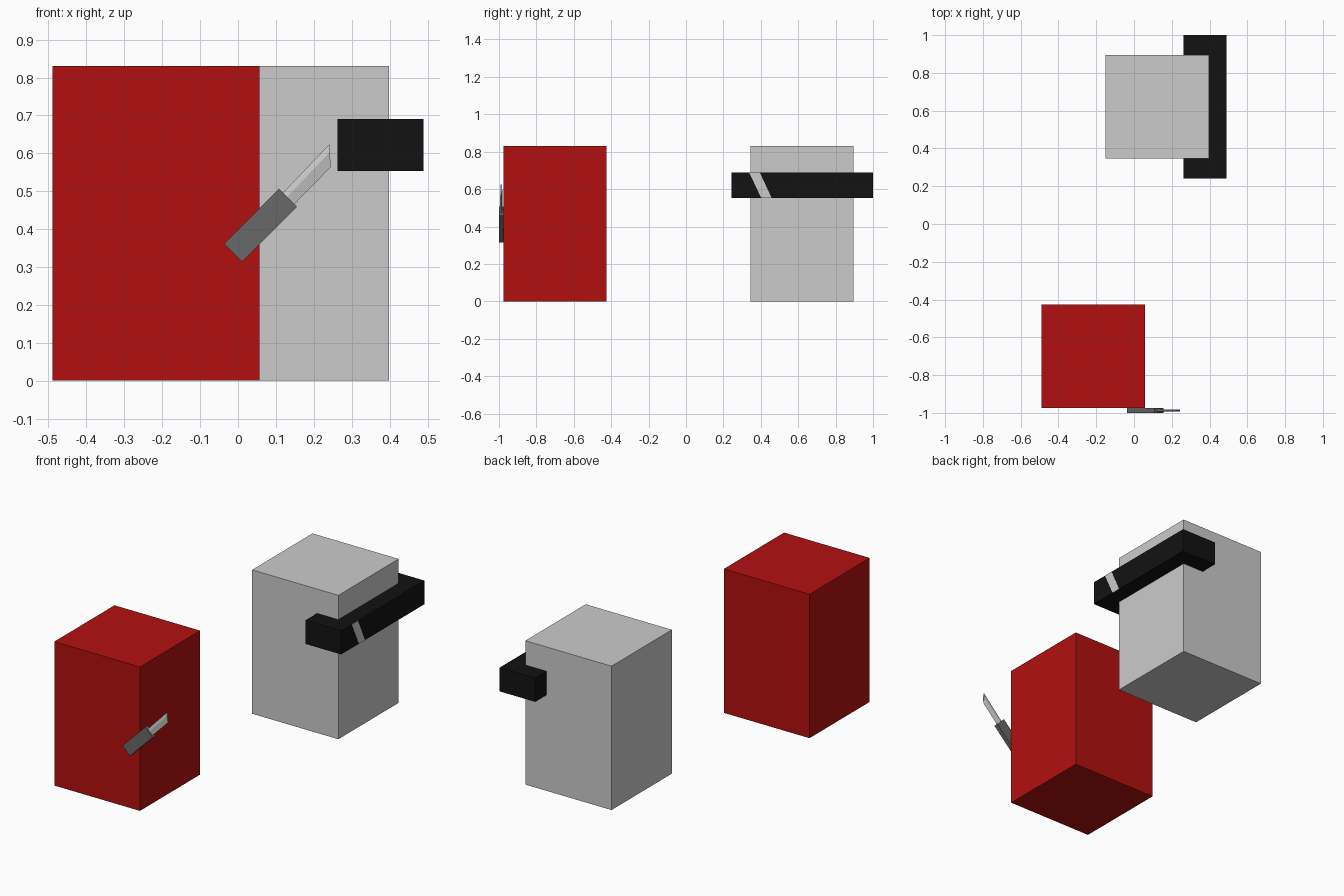
import bpy, bmesh
from mathutils import Vector

if "Cube" in bpy.data.objects:
    bpy.data.objects.remove(bpy.data.objects["Cube"])


def material(name, rgb):
    m = bpy.data.materials.new(name)
    m.diffuse_color = (*rgb, 1)
    m.use_nodes = True
    m.node_tree.nodes["Principled BSDF"].inputs["Base Color"].default_value = m.diffuse_color
    return m


def finish(name, bm, mat=None):
    bmesh.ops.recalc_face_normals(bm, faces=bm.faces)
    me = bpy.data.meshes.new(name)
    bm.to_mesh(me)
    bm.free()
    ob = bpy.data.objects.new(name, me)
    bpy.context.collection.objects.link(ob)
    if mat:
        me.materials.append(mat)
    return ob


def box(name, lo, hi, mat=None):
    lo, hi = Vector(lo), Vector(hi)
    bm = bmesh.new()
    bmesh.ops.create_cube(bm, size=1)
    bmesh.ops.scale(bm, vec=hi - lo, verts=bm.verts)
    bmesh.ops.translate(bm, vec=(lo + hi) / 2, verts=bm.verts)
    return finish(name, bm, mat)


def prism(name, outline, offset, mat=None):
    bm = bmesh.new()
    face = bm.faces.new([bm.verts.new(p) for p in outline])
    new = bmesh.ops.extrude_face_region(bm, geom=[face])["geom"]
    bmesh.ops.translate(bm, vec=offset,
                        verts=[v for v in new if isinstance(v, bmesh.types.BMVert)])
    return finish(name, bm, mat)


red = material("red", (0.45, 0.005, 0.005))
black = material("black", (0.006, 0.006, 0.006))
dark = material("dark_grey", (0.14, 0.14, 0.14))

# Two body blocks
box("red_body", (-0.49, -0.975, 0), (0.057, -0.426, 0.83), red)
box("grey_body", (-0.152, 0.346, 0), (0.398, 0.896, 0.83))

# Visor block with a slanted highlight on its outer face
box("visor", (0.262, 0.242, 0.553), (0.489, 1.0, 0.69), black)
prism("visor_highlight",
      [(0.488, y, z) for y, z in
       ((0.337, 0.69), (0.394, 0.69), (0.458, 0.553), (0.402, 0.553))],
      (0.002, 0, 0))

# Knife handle, flat against the red block
prism("knife_handle",
      [(x, -1.0, z) for x, z in
       ((-0.037, 0.361), (0.0105, 0.314), (0.155, 0.459), (0.108, 0.507))],
      (0, 0.025, 0), dark)

# Knife blade: spine, raised ridge on both sides, thin cutting edge
mid = -0.9875
bm = bmesh.new()


def section(spine, ridge, edge, half):
    pts = [(spine, -0.003), (ridge, -half), (edge, 0), (ridge, half), (spine, 0.003)]
    return [bm.verts.new((p[0], mid + d, p[1])) for p, d in pts]


root = section((0.117, 0.494), (0.128, 0.483), (0.147, 0.464), 0.007)
tip = section((0.242, 0.625), (0.242, 0.603), (0.245, 0.564), 0.005)
for i in range(5):
    j = (i + 1) % 5
    bm.faces.new((root[i], root[j], tip[j], tip[i]))
bm.faces.new(root)
bm.faces.new(tip)
finish("knife_blade", bm)
